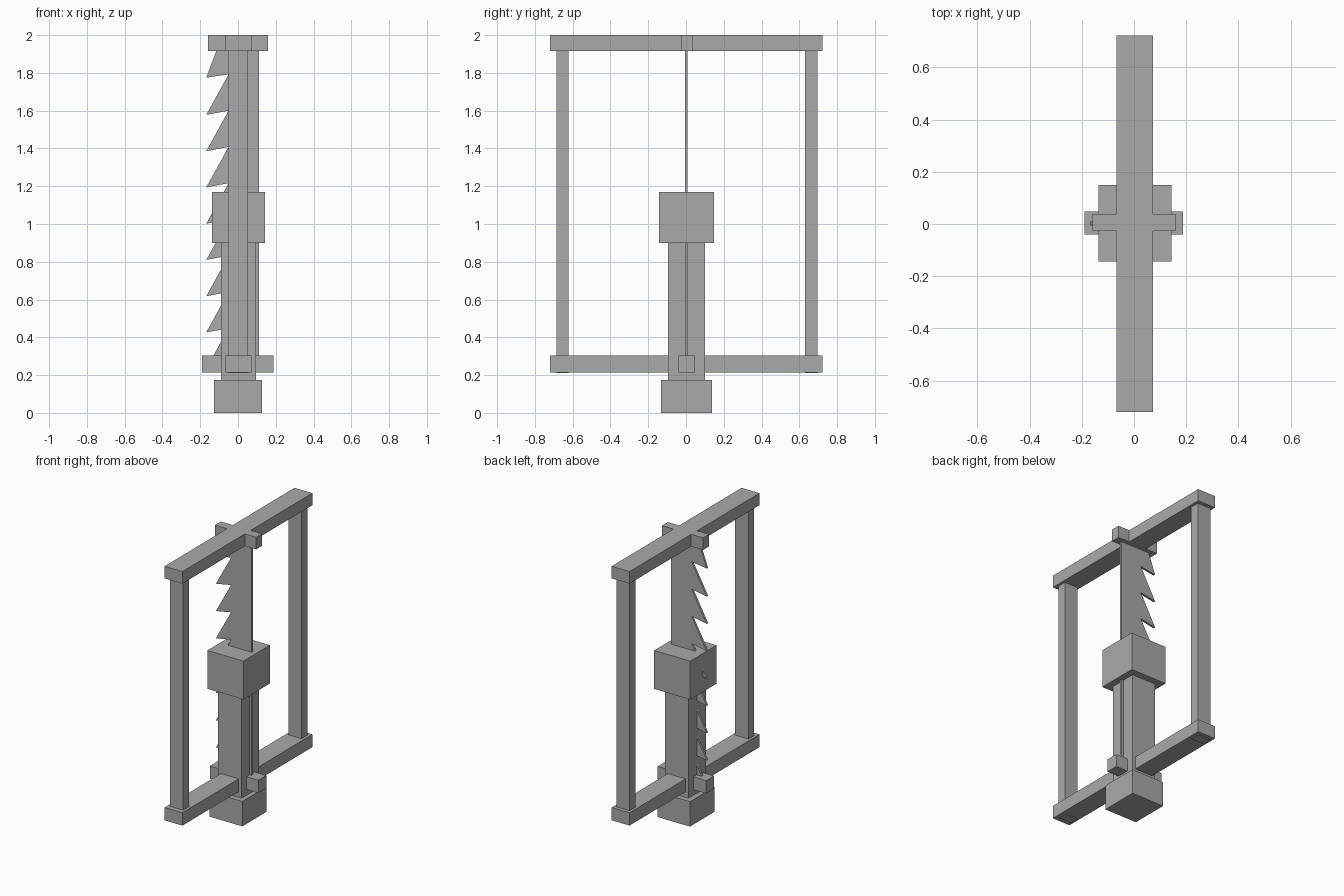
import bpy
import bmesh

cube = bpy.data.objects.get("Cube")
if cube:
    bpy.data.objects.remove(cube, do_unlink=True)

grey = bpy.data.materials.new("plain grey")
grey.use_nodes = True
colour = (0.4, 0.4, 0.4, 1)
grey.diffuse_color = colour
grey.node_tree.nodes["Principled BSDF"].inputs["Base Color"].default_value = colour


def finish(name, bm):
    bmesh.ops.recalc_face_normals(bm, faces=bm.faces)
    mesh = bpy.data.meshes.new(name)
    bm.to_mesh(mesh)
    bm.free()
    mesh.materials.append(grey)
    obj = bpy.data.objects.new(name, mesh)
    bpy.context.collection.objects.link(obj)
    return obj


def box(name, x, y, z):
    """Box between the given (low, high) limits on each axis."""
    bm = bmesh.new()
    bmesh.ops.create_cube(bm, size=1)
    for v in bm.verts:
        v.co = [lim[0] if c < 0 else lim[1] for c, lim in zip(v.co, (x, y, z))]
    return finish(name, bm)


# Handle: pommel, grip and upper block
box("pommel", (-0.127, 0.127), (-0.133, 0.137), (0, 0.175))
box("grip", (-0.09, 0.095), (-0.095, 0.1), (0.175, 0.91))
box("upper_block", (-0.137, 0.143), (-0.144, 0.149), (0.9, 1.17))

# Frame: long beams, each with a short crossbar, joined by two posts
top, bottom = (1.915, 2.0), (0.215, 0.305)
for name, z in (("top", top), ("bottom", bottom)):
    box(name + "_beam", (-0.067, 0.072), (-0.72, 0.723), z)
box("top_crossbar", (-0.16, 0.16), (-0.027, 0.038), top)
box("bottom_crossbar", (-0.19, 0.187), (-0.041, 0.047), bottom)
box("front_post", (-0.05, 0.053), (-0.685, -0.622), (0.21, 1.95))
box("back_post", (-0.05, 0.053), (0.63, 0.697), (0.21, 1.95))

# Saw blade: straight back edge, hooked teeth pointing down on the other edge
back, root, tip = 0.11, -0.05, -0.168
pitch, teeth = 0.192, 9
profile = [(back, 0.24), (back, 1.95), (-0.102, 1.95), (tip, 1.775)]
for i in range(1, teeth):
    z = 1.77 - pitch * i
    profile += [(root, z + pitch + 0.022), (tip, z)]
profile.append((root, z + 0.022))

bm = bmesh.new()
side = bm.faces.new([bm.verts.new((x, -0.006, z)) for x, z in profile])
moved = bmesh.ops.extrude_face_region(bm, geom=[side])["geom"]
bmesh.ops.translate(bm, vec=(0, 0.015, 0),
                    verts=[g for g in moved if isinstance(g, bmesh.types.BMVert)])
# Close the open side left by the extrusion
if not side.is_valid or side not in bm.faces[:]:
    bmesh.ops.holes_fill(bm, edges=bm.edges)
finish("saw_blade", bm)
